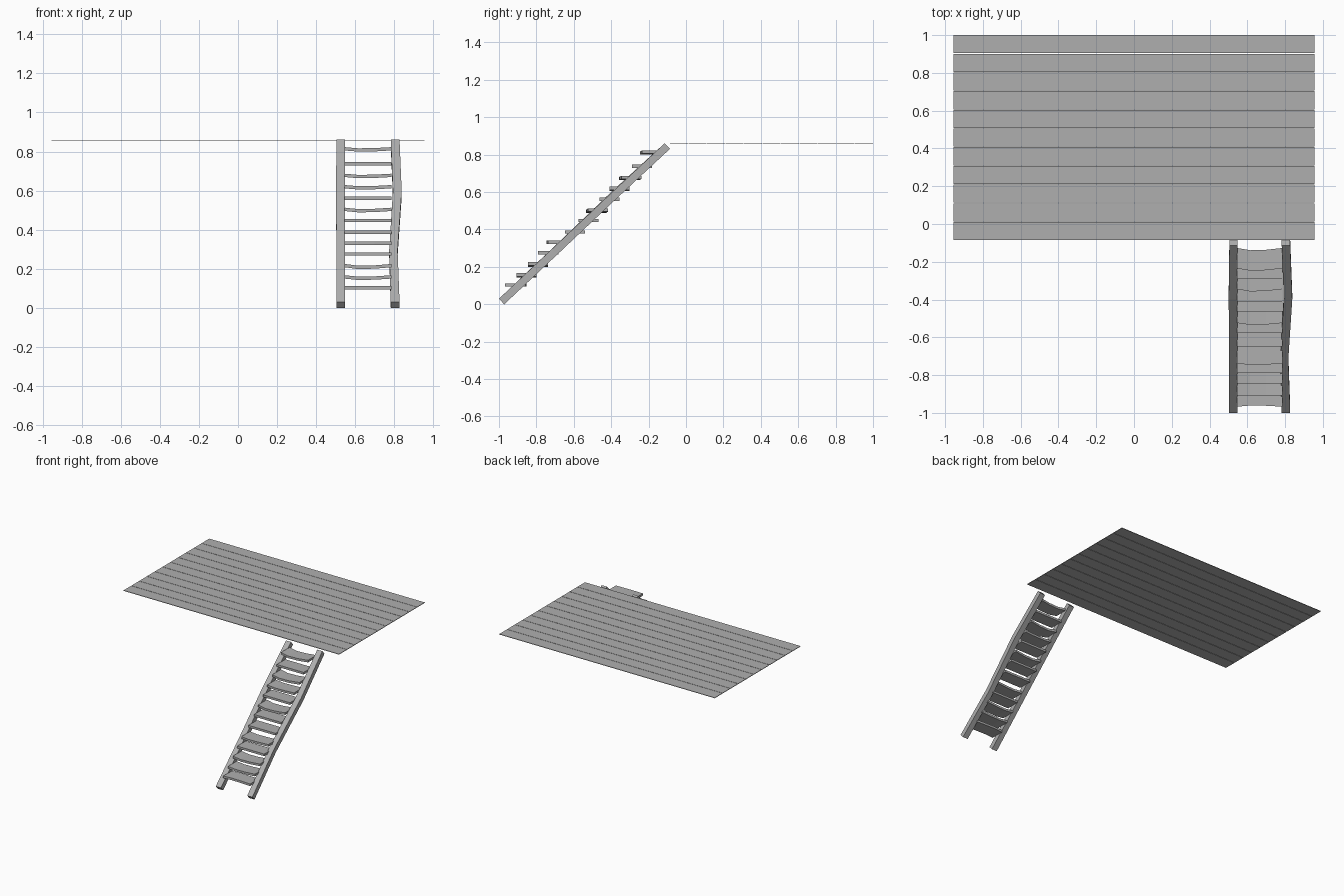
import bpy
import math

if "Cube" in bpy.data.objects:
    bpy.data.objects.remove(bpy.data.objects["Cube"])

# Dark weathered grey shared by every part
grey = bpy.data.materials.new("weathered_grey")
grey.diffuse_color = (0.43, 0.43, 0.43, 1)
grey.use_nodes = True
grey.node_tree.nodes["Principled BSDF"].inputs["Base Color"].default_value = grey.diffuse_color


def loft(name, rings):
    """Closed four-sided beam through a list of four-corner rings."""
    verts = [p for ring in rings for p in ring]
    faces = [(0, 1, 2, 3)]
    for i in range(len(rings) - 1):
        a = i * 4
        for k in range(4):
            n = (k + 1) % 4
            faces.append((a + k, a + 4 + k, a + 4 + n, a + n))
    e = len(verts) - 4
    faces.append((e + 3, e + 2, e + 1, e))
    mesh = bpy.data.meshes.new(name)
    mesh.from_pydata(verts, [], faces)
    mesh.materials.append(grey)
    obj = bpy.data.objects.new(name, mesh)
    bpy.context.collection.objects.link(obj)
    return obj


# Deck: eleven very thin boards with narrow gaps
DECK_Z, THICK, GAP, COUNT = 0.86, 0.004, 0.003, 11
Y0, Y1 = -0.085, 1.0
pitch = (Y1 - Y0 + GAP) / COUNT
for i in range(COUNT):
    a = Y0 + i * pitch
    b = a + pitch - GAP
    loft("deck_board", [[(x, a, DECK_Z - THICK), (x, a, DECK_Z),
                         (x, b, DECK_Z), (x, b, DECK_Z - THICK)]
                        for x in (-0.955, 0.955)])

# Stair stringers: sloping, slightly crooked beams
START, END = (-0.986, 0.0145), (-0.1, 0.8455)
ANGLE = math.atan2(END[1] - START[1], END[0] - START[0])
NY, NZ = -math.sin(ANGLE) * 0.0205, math.cos(ANGLE) * 0.0205


def stringer(name, stations):
    """Stations are (fraction along, left x, right x, lift)."""
    rings = []
    for t, xl, xr, lift in stations:
        y = START[0] + t * (END[0] - START[0])
        z = START[1] + t * (END[1] - START[1]) + lift
        rings.append([(xl, y - NY, z - NZ), (xr, y - NY, z - NZ),
                      (xr, y + NY, z + NZ), (xl, y + NY, z + NZ)])
    loft(name, rings)


stringer("left_stringer", [(0, 0.503, 0.549, 0), (0.37, 0.504, 0.548, 0.002),
                           (0.68, 0.501, 0.547, 0.008), (1, 0.505, 0.549, 0)])
stringer("right_stringer", [(0, 0.782, 0.827, 0), (0.32, 0.774, 0.817, 0),
                            (0.68, 0.793, 0.838, 0.002), (1, 0.782, 0.827, 0)])

# Treads: (front y, height, sag, forward bow), worn ones dip in the middle
TREADS = [(-0.967, 0.103, 0.0, 0.006), (-0.907, 0.158, 0.007, 0.0),
          (-0.845, 0.216, 0.009, 0.0), (-0.79, 0.275, 0.0, 0.0),
          (-0.737, 0.331, 0.0, -0.01), (-0.648, 0.387, 0.0, 0.0),
          (-0.576, 0.447, 0.0, 0.0), (-0.524, 0.504, 0.007, -0.01),
          (-0.463, 0.561, 0.0, 0.0), (-0.41, 0.62, 0.006, 0.0),
          (-0.345, 0.678, 0.006, -0.012), (-0.29, 0.738, 0.0, 0.0),
          (-0.235, 0.814, 0.006, -0.012)]
XS = [(0.546, 0), (0.615, 1), (0.70, 0.8), (0.785, 0)]
DEPTH, HALF = 0.108, 0.0085
for y, z, sag, bow in TREADS:
    rings = []
    for x, w in XS:
        f, h = y + bow * w, z - sag * w
        rings.append([(x, f, h - HALF), (x, f, h + HALF),
                      (x, f + DEPTH, h + HALF), (x, f + DEPTH, h - HALF)])
    loft("stair_tread", rings)
